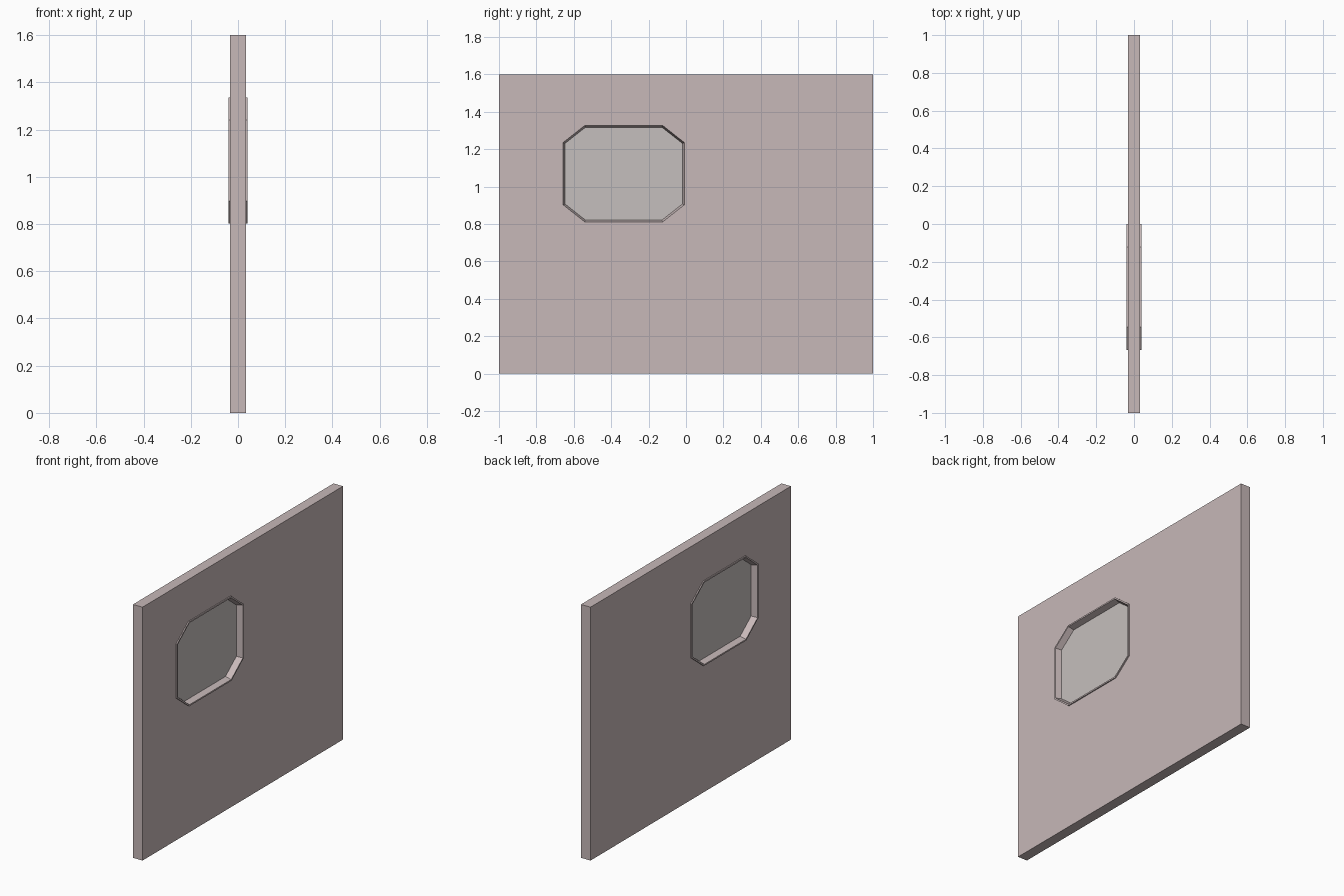
import bpy, bmesh

if "Cube" in bpy.data.objects:
    bpy.data.objects.remove(bpy.data.objects["Cube"])

CY, CZ = -0.333, 1.069   # window centre


def material(name, rgb):
    m = bpy.data.materials.new(name)
    m.diffuse_color = (*rgb, 1)
    m.use_nodes = True
    m.node_tree.nodes["Principled BSDF"].inputs["Base Color"].default_value = m.diffuse_color
    return m


def octagon(x, inset):
    # chamfered rectangle in the wall plane, offset inwards
    hy, hz = 0.333 - inset, 0.267 - inset
    fy, fz = 0.211 - 0.34 * inset, 0.171 - 0.49 * inset
    pts = [(hy, fz), (fy, hz), (-fy, hz), (-hy, fz),
           (-hy, -fz), (-fy, -hz), (fy, -hz), (hy, -fz)]
    return [(x, CY + y, CZ + z) for y, z in pts]


def loft(name, rings, mat, closed):
    bm = bmesh.new()
    loops = [[bm.verts.new(p) for p in r] for r in rings]
    pairs = list(zip(loops, loops[1:]))
    if closed:
        pairs.append((loops[-1], loops[0]))
    else:
        bm.faces.new(loops[0])
        bm.faces.new(loops[-1])
    for a, b in pairs:
        n = len(a)
        for i in range(n):
            j = (i + 1) % n
            bm.faces.new((a[i], a[j], b[j], b[i]))
    bmesh.ops.recalc_face_normals(bm, faces=bm.faces)
    me = bpy.data.meshes.new(name)
    bm.to_mesh(me)
    bm.free()
    ob = bpy.data.objects.new(name, me)
    bpy.context.collection.objects.link(ob)
    if mat:
        me.materials.append(mat)
    return ob


wall_mat = material("wall_paint", (0.57, 0.48, 0.48))
glass_mat = material("glass", (0.56, 0.52, 0.51))

# Wall panel, with the window opening cut through
T = 0.033
rect = [(-1, 0), (1, 0), (1, 1.6), (-1, 1.6)]
wall = loft("wall", [[(x, y, z) for y, z in rect] for x in (-T, T)], wall_mat, False)
cutter = loft("opening_cutter", [octagon(x, 0.004) for x in (-0.1, 0.1)], wall_mat, False)
mod = wall.modifiers.new("opening", 'BOOLEAN')
mod.operation = 'DIFFERENCE'
mod.solver = 'EXACT'
mod.object = cutter
bpy.context.view_layer.objects.active = wall
wall.select_set(True)
bpy.ops.object.modifier_apply(modifier=mod.name)
bpy.data.objects.remove(cutter, do_unlink=True)

# Window frame: thin lip on both faces, sloping in to the glass
profile = [(-0.04, 0), (0.04, 0), (0.04, 0.009), (0.003, 0.019), (-0.003, 0.019), (-0.04, 0.009)]
loft("window_frame", [octagon(x, i) for x, i in profile], wall_mat, True)

# Glass pane in the middle of the wall
loft("window_glass", [octagon(x, 0.017) for x in (-0.002, 0.002)], glass_mat, False)
